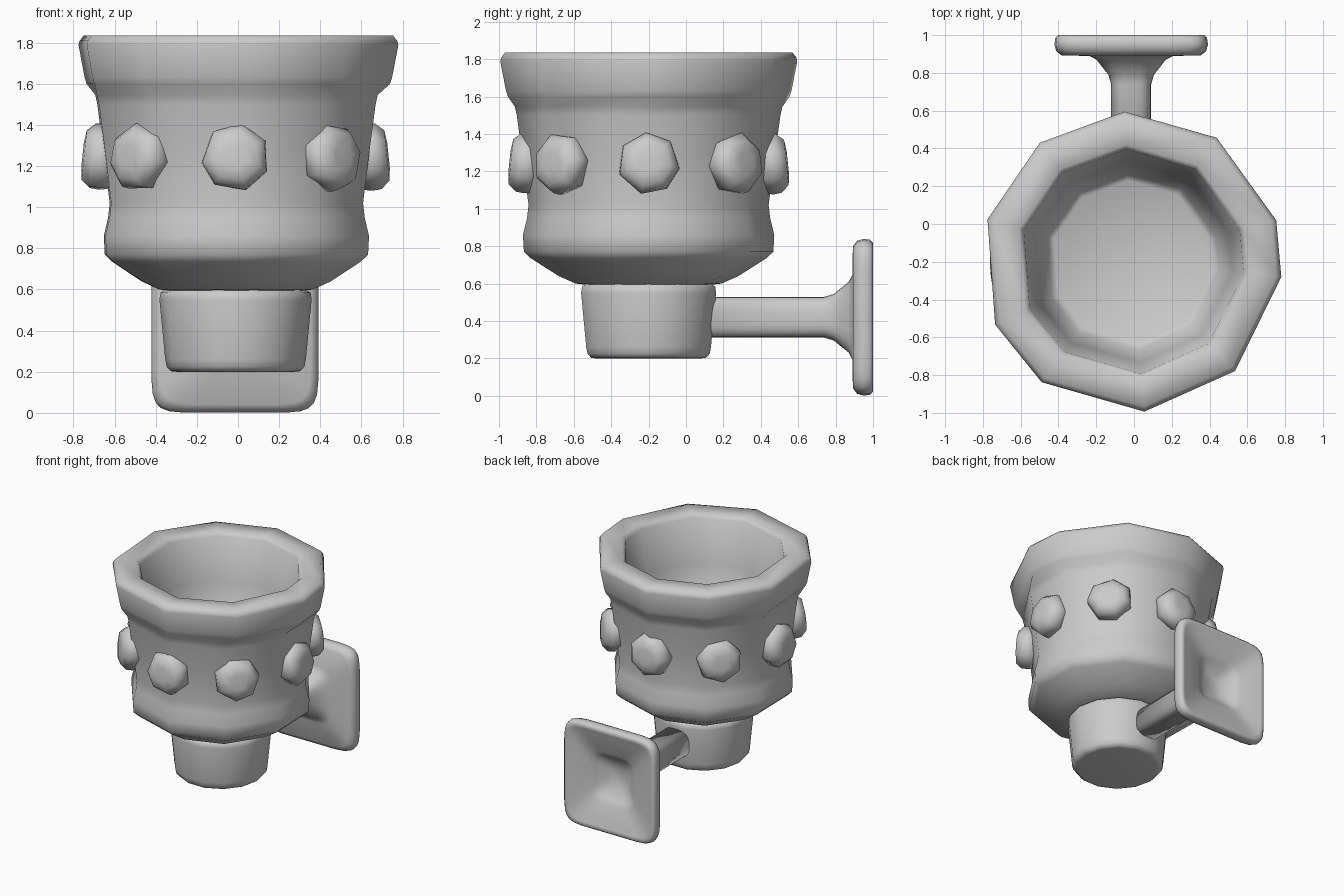
import bpy, bmesh, math, random
from mathutils import Matrix, Vector

cube = bpy.data.objects.get("Cube")
if cube:
    bpy.data.objects.remove(cube, do_unlink=True)
random.seed(4)

stone = bpy.data.materials.new("grey stone")
stone.use_nodes = True
GREY = (0.6, 0.6, 0.6, 1)
stone.diffuse_color = GREY
stone.node_tree.nodes["Principled BSDF"].inputs["Base Color"].default_value = GREY


def loft(name, rings, matrix):
    """Skin a list of equal-length point rings and cap both ends."""
    bm = bmesh.new()
    loops = [[bm.verts.new(matrix @ Vector(p)) for p in ring] for ring in rings]
    n = len(loops[0])
    for a, b in zip(loops, loops[1:]):
        for i in range(n):
            j = (i + 1) % n
            bm.faces.new((a[i], a[j], b[j], b[i]))
    bm.faces.new(loops[0])
    bm.faces.new(loops[-1])
    bmesh.ops.recalc_face_normals(bm, faces=bm.faces)
    for f in bm.faces:
        f.smooth = True
    me = bpy.data.meshes.new(name)
    bm.to_mesh(me)
    bm.free()
    me.materials.append(stone)
    ob = bpy.data.objects.new(name, me)
    bpy.context.collection.objects.link(ob)


def rings_of(profile, angles):
    return [[(r * math.cos(a), r * math.sin(a), z) for a in angles] for r, z in profile]


axis = Matrix.Translation((-0.012, -0.2, 0))

# Bowl: nearly regular ten-sided body, roughly hewn rim, sloping inside
hewn = [math.radians(a) for a in (16, 55.6, 92.8, 127.7, 163.6, 204.7, 233.2, 274.8, 313.4, 354.2)]
body = [0.25 * a + 0.75 * math.radians(18 + 36 * i) for i, a in enumerate(hewn)]
loft("bowl", rings_of([
    (0.30, 0.59), (0.39, 0.60), (0.48, 0.64), (0.63, 0.735), (0.667, 0.77), (0.672, 0.86),
    (0.65, 0.95), (0.642, 1.02), (0.675, 1.28), (0.705, 1.50), (0.715, 1.545)], body)
    + rings_of([
        (0.755, 1.60), (0.765, 1.63), (0.796, 1.79), (0.79, 1.81), (0.77, 1.835),
        (0.62, 1.835), (0.595, 1.805), (0.535, 1.47), (0.465, 1.09), (0.43, 1.07)], hewn), axis)

# Foot under the bowl
round_angles = [math.tau * i / 14 for i in range(14)]
loft("foot", rings_of([
    (0.29, 0.20), (0.315, 0.203), (0.335, 0.225), (0.342, 0.26), (0.37, 0.55),
    (0.365, 0.585), (0.33, 0.605)], round_angles), axis)

# Eight faceted studs around the bowl, tilted with its wall
for k in range(8):
    spin = random.uniform(0, math.tau)
    heptagon = [spin + math.tau * i / 7 + random.uniform(-0.08, 0.08) for i in range(7)]
    place = (axis @ Matrix.Rotation(k * math.pi / 4, 4, 'Z')
             @ Matrix.Translation((0.59, 0, 1.235)) @ Matrix.Rotation(math.radians(84), 4, 'Y'))
    loft("stud_%d" % (k + 1), rings_of([
        (0.155, 0), (0.167, 0.06), (0.163, 0.105), (0.125, 0.147), (0.06, 0.155)],
        heptagon), place)


def squircle(half, y, power, n=24):
    """Ring in the XZ plane; a small power makes it square, one makes it round."""
    ring = []
    for i in range(n):
        a = math.tau * (i + 0.5) / n
        c, s = math.cos(a), math.sin(a)
        ring.append((half * math.copysign(abs(c) ** power, c), y,
                     half * math.copysign(abs(s) ** power, s)))
    return ring


# Bracket: arm flaring into a slightly narrow wall plate with a hollow back
loft("bracket_and_wall_plate", [squircle(*s) for s in (
    (0.11, 0.05, 0.65), (0.11, 0.74, 0.65), (0.125, 0.79, 0.6), (0.19, 0.87, 0.5),
    (0.23, 0.89, 0.4), (0.38, 0.892, 0.28), (0.41, 0.915, 0.25), (0.42, 0.95, 0.25),
    (0.415, 0.985, 0.25), (0.40, 1.0, 0.25), (0.375, 0.995, 0.25), (0.34, 0.98, 0.28),
    (0.21, 0.96, 0.4), (0.17, 0.93, 0.45), (0.09, 0.87, 0.7))],
    Matrix.Translation((-0.015, 0, 0.42)) @ Matrix.Diagonal((0.97, 1, 1, 1)))
